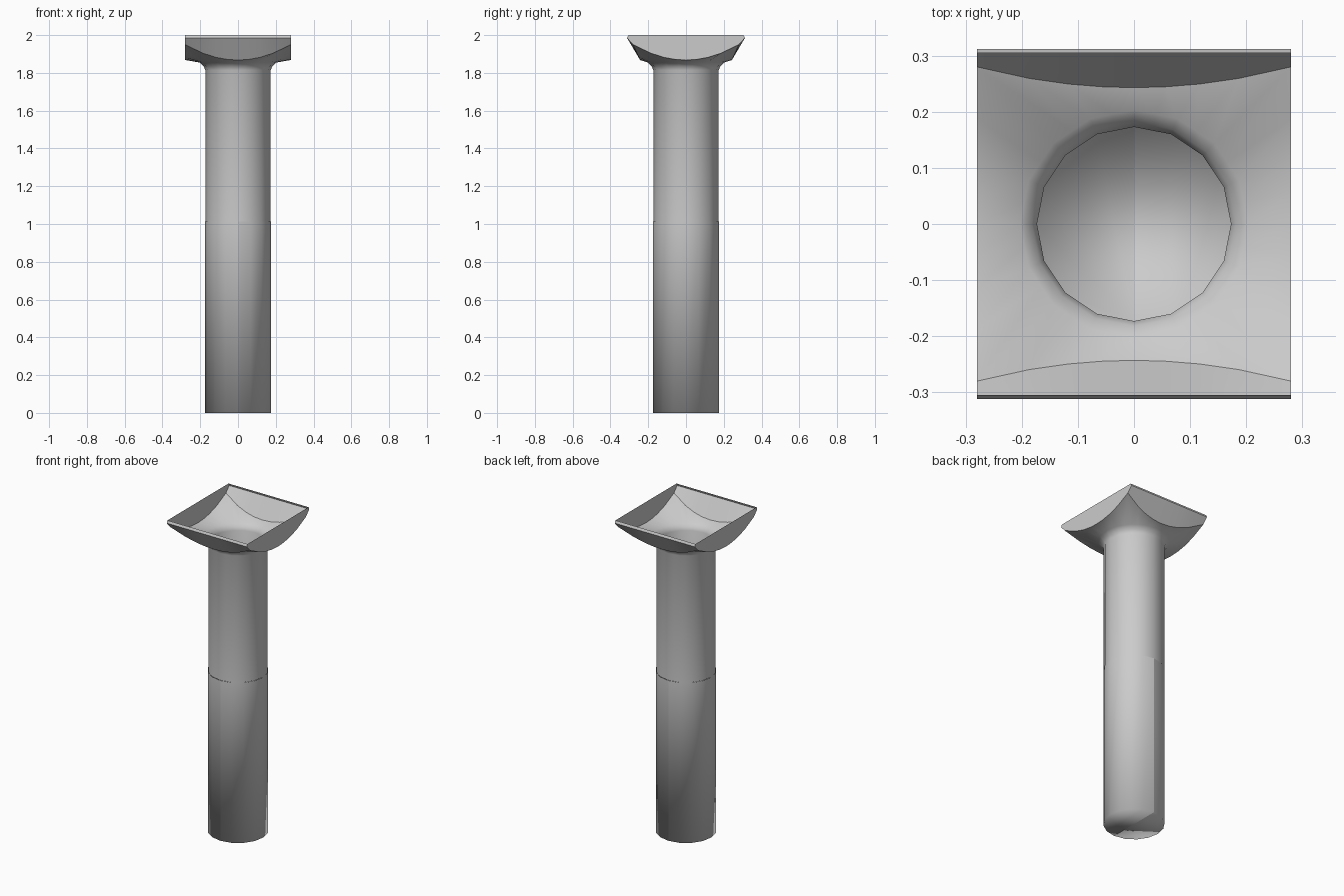
import bpy, bmesh, math

if "Cube" in bpy.data.objects:
    bpy.data.objects.remove(bpy.data.objects["Cube"])

SEG = 32          # two points per side of the 16-sided tube
R = 0.175
HALF = 0.28       # half width of the square head


def tube_ring(r, z):
    """16-gon outline with an extra point in the middle of every side."""
    pts = []
    for i in range(SEG):
        a = 2 * math.pi * i / SEG
        k = r if i % 2 == 0 else r * math.cos(math.pi / 16)
        pts.append((k * math.cos(a), k * math.sin(a), z))
    return pts


def head_ring(y_mid, y_corner, z_mid, z_corner):
    """Square outline that dips in the middle of every side."""
    pts = []
    for i in range(SEG):
        a = 2 * math.pi * i / SEG
        c, s = math.cos(a), math.sin(a)
        m = max(abs(c), abs(s))
        u, v = c / m, s / m
        t = min(abs(u), abs(v)) ** 2
        z = z_mid + (z_corner - z_mid) * t
        if abs(v) >= abs(u) - 1e-6:
            y = math.copysign(y_mid + (y_corner - y_mid) * t, v)
        else:
            y = v * y_corner
        pts.append((u * HALF, y, z))
    return pts


def make_object(name, bm):
    bmesh.ops.recalc_face_normals(bm, faces=bm.faces[:])
    for f in bm.faces:
        f.smooth = True
    mesh = bpy.data.meshes.new(name)
    bm.to_mesh(mesh)
    bm.free()
    ob = bpy.data.objects.new(name, mesh)
    bpy.context.collection.objects.link(ob)
    return ob


def loft(name, rings, closed=True, cap_first=False):
    bm = bmesh.new()
    rows = [[bm.verts.new(p) for p in ring] for ring in rings]
    n = len(rows[0])
    for a, b in zip(rows, rows[1:]):
        for i in range(n if closed else n - 1):
            j = (i + 1) % n
            bm.faces.new((a[i], a[j], b[j], b[i]))
    if cap_first:
        bm.faces.new(rows[0][::-1])
    return make_object(name, bm)


# Upper tube flaring into the open square head
upper = loft("upper_tube_and_head", [
    tube_ring(0.173, 1.013),
    tube_ring(0.173, 1.815),
    tube_ring(0.182, 1.835),
    tube_ring(0.203, 1.855),
    head_ring(0.243, 0.28, 1.868, 1.95),
    head_ring(0.312, 0.312, 1.985, 1.985),
    head_ring(0.305, 0.305, 2.0, 2.0),
])
# Crease where the bowl meets its walls and at the wall corners
mesh = upper.data
mesh.set_sharp_from_angle(angle=math.radians(35))

# Lower sleeve: half shell with closed bottom, mirrored to leave the seam
half = [(R * math.sin(math.pi * i / 8), -R * math.cos(math.pi * i / 8)) for i in range(9)]
lower = loft("lower_sleeve",
             [[(x, y, z) for x, y in half] for z in (0.0, 1.013)],
             closed=False, cap_first=True)
mirror = lower.modifiers.new("mirror", 'MIRROR')
mirror.use_mirror_merge = False
